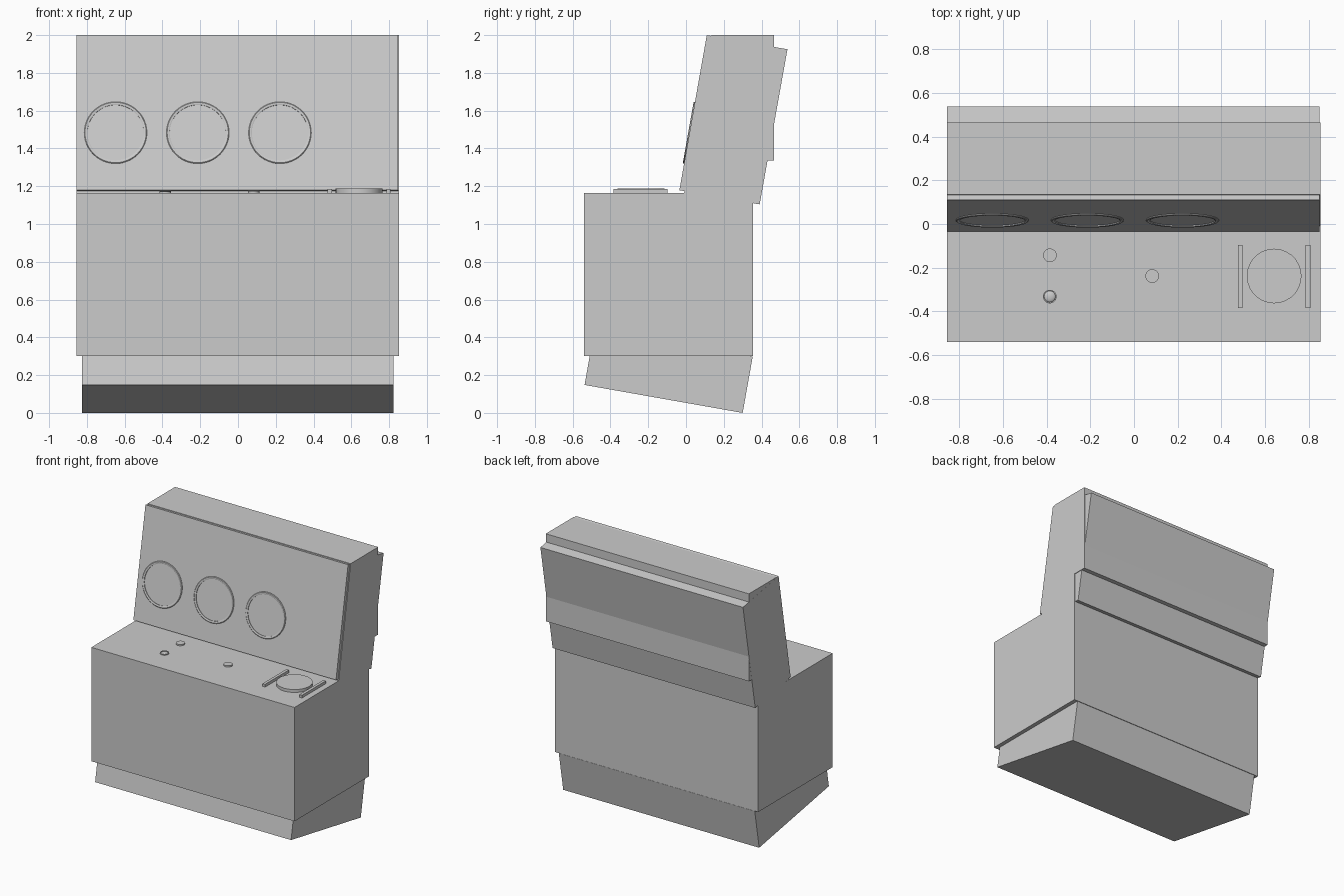
import bpy, bmesh, math
from mathutils import Matrix, Vector

if "Cube" in bpy.data.objects:
    bpy.data.objects.remove(bpy.data.objects["Cube"])

TILT = math.radians(10)
DESK = 1.165


def finish(name, bm, smooth=False):
    bmesh.ops.recalc_face_normals(bm, faces=bm.faces)
    me = bpy.data.meshes.new(name)
    bm.to_mesh(me)
    bm.free()
    ob = bpy.data.objects.new(name, me)
    bpy.context.collection.objects.link(ob)
    if smooth:
        bpy.ops.object.select_all(action='DESELECT')
        ob.select_set(True)
        bpy.context.view_layer.objects.active = ob
        bpy.ops.object.shade_smooth_by_angle(angle=math.radians(35))
    return ob


def extrude_x(name, profile, x0, x1):
    """Side profile of (y, z) points extended from x0 to x1."""
    bm = bmesh.new()
    f = bm.faces.new([bm.verts.new((x0, y, z)) for y, z in profile])
    r = bmesh.ops.extrude_face_region(bm, geom=[f])
    verts = [v for v in r['geom'] if isinstance(v, bmesh.types.BMVert)]
    bmesh.ops.translate(bm, verts=verts, vec=(x1 - x0, 0, 0))
    return finish(name, bm)


def lathe(name, profile, matrix, sides, closed=False):
    """Spin (radius, height) points around the local z axis."""
    bm = bmesh.new()
    vs = [bm.verts.new((r, 0, h)) for r, h in profile]
    es = [bm.edges.new(p) for p in zip(vs, vs[1:])]
    if closed:
        es.append(bm.edges.new((vs[-1], vs[0])))
    bmesh.ops.spin(bm, geom=vs + es, cent=(0, 0, 0), axis=(0, 0, 1),
                   angle=math.tau, steps=sides)
    bmesh.ops.remove_doubles(bm, verts=bm.verts, dist=1e-5)
    bm.transform(matrix)
    return finish(name, bm, smooth=True)


# tilted plinth, main cabinet
extrude_x("tilted_base", [(-0.537, 0.148), (0.30, 0), (0.353, 0.298), (-0.484, 0.446)], -0.825, 0.822)
extrude_x("lower_cabinet", [(-0.54, 0.3), (0.355, 0.3), (0.355, DESK), (-0.54, DESK)], -0.855, 0.853)

# tilted display box and the upright casing that wraps it
extrude_x("tilted_display", [(-0.035, 1.179), (0.39, 1.104), (0.537, 1.925), (0.11, 2.0)], -0.855, 0.848)
extrude_x("upper_casing", [(-0.012, 1.15), (0.354, 1.15), (0.354, 1.335), (0.465, 1.335),
                           (0.465, 2.0), (0.134, 2.0)], -0.8545, 0.853)

# three dial rings on the tilted front
for i, x in enumerate((-0.648, -0.213, 0.222)):
    z = 1.483
    y = -0.035 + (z - 1.179) * math.tan(TILT)
    m = Matrix.Translation((x, y, z)) @ Matrix.Rotation(math.pi / 2 - TILT, 4, 'X')
    lathe(f"dial_ring_{i + 1}", [(0.149, -0.004), (0.149, 0.005), (0.153, 0.007),
                                 (0.162, 0.007), (0.166, 0.004), (0.166, -0.004)], m, 48, True)

# desk buttons
for i, (x, y) in enumerate(((-0.385, -0.143), (0.083, -0.238))):
    lathe(f"desk_button_{i + 1}", [(0, -0.005), (0.031, -0.005), (0.031, 0.01), (0, 0.01)],
          Matrix.Translation((x, y, DESK)), 32)

# small trackball in its collar
m = Matrix.Translation((-0.385, -0.332, DESK))
lathe("ball_collar", [(0.026, -0.004), (0.026, 0.008), (0.031, 0.008), (0.031, -0.004)], m, 32, True)
dome = [(0.026 * math.cos(a * math.pi / 16), 0.01 * math.sin(a * math.pi / 16)) for a in range(8)]
lathe("control_ball", dome + [(0, 0.01)], m, 32)

# round pad between two rails
lathe("round_pad", [(0, -0.005), (0.125, -0.005), (0.125, 0.022), (0, 0.022)],
      Matrix.Translation((0.641, -0.238, DESK)), 28)
for side, x in (("left", 0.486), ("right", 0.796)):
    extrude_x(f"{side}_rail", [(-0.385, 1.155), (-0.097, 1.155), (-0.097, 1.186), (-0.385, 1.186)],
              x - 0.011, x + 0.011)
